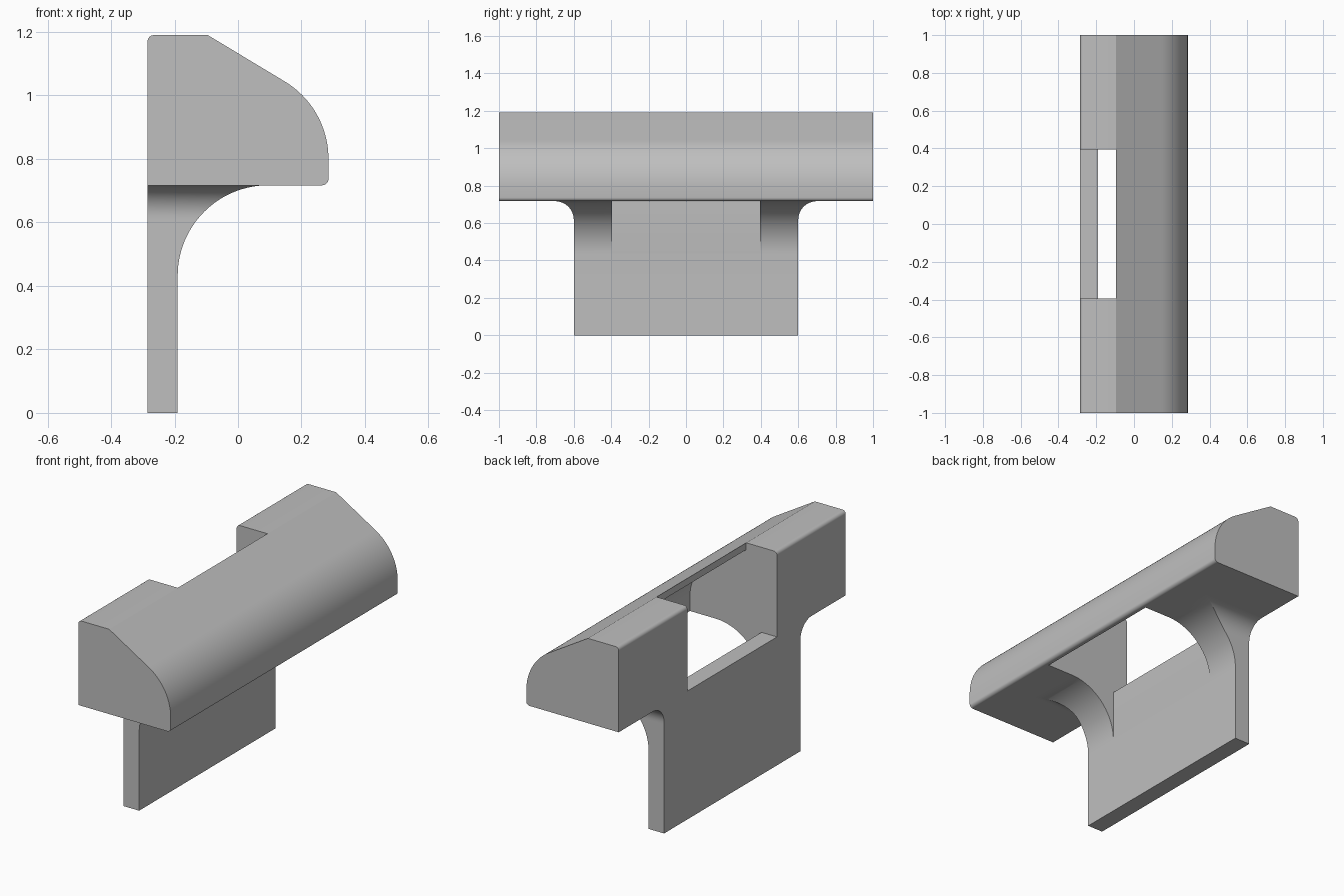
import bpy
import bmesh
from math import sin, cos, pi, radians, sqrt, tan

if "Cube" in bpy.data.objects:
    bpy.data.objects.remove(bpy.data.objects["Cube"])

BACK, FRONT, TOP, UNDER = -0.285, 0.285, 1.19, 0.717
PLATE = -0.19            # front face of the plate
RIDGE = -0.095           # where the flat top meets the slope
NOSE_Z, NOSE_R = 0.80, 0.285
SLOPE = radians(58.9)    # direction of the slope's normal
WALL = 0.033
SLOT = 0.395             # half length of the slot

grey = bpy.data.materials.new("grey")
grey.use_nodes = True
colour = (0.52, 0.52, 0.52, 1)
grey.diffuse_color = colour
grey.node_tree.nodes["Principled BSDF"].inputs["Base Color"].default_value = colour


def arc(cx, cz, r, start, end, steps):
    return [(cx + r * cos(start + (end - start) * i / steps),
             cz + r * sin(start + (end - start) * i / steps))
            for i in range(steps + 1)]


def make_object(name, bm):
    bmesh.ops.recalc_face_normals(bm, faces=bm.faces)
    mesh = bpy.data.meshes.new(name)
    bm.to_mesh(mesh)
    bm.free()
    mesh.materials.append(grey)
    obj = bpy.data.objects.new(name, mesh)
    bpy.context.collection.objects.link(obj)
    return obj


def loft(name, rings):
    """Skin a list of equal-length vertex rings and cap both ends."""
    bm = bmesh.new()
    rows = [[bm.verts.new(p) for p in ring] for ring in rings]
    n = len(rows[0])
    for a, b in zip(rows, rows[1:]):
        for i in range(n):
            j = (i + 1) % n
            bm.faces.new((a[i], a[j], b[j], b[i]))
    bm.faces.new(rows[0])
    bm.faces.new(rows[-1])
    return make_object(name, bm)


def extrude_profile(name, profile, half):
    return loft(name, [[(x, y, z) for x, z in profile] for y in (-half, half)])


# Long head: flat top, sloped roof and rounded nose
r = 0.02
head_profile = [(BACK, UNDER)]
head_profile += arc(BACK + r, TOP - r, r, pi, pi / 2, 6)
head_profile += [(RIDGE, TOP)]
head_profile += arc(FRONT - NOSE_R, NOSE_Z, NOSE_R, SLOPE, 0, 24)
head_profile += arc(FRONT - r, UNDER + r, r, 0, -pi / 2, 6)
head = extrude_profile("head", head_profile, 1)

# Plate that flares into the underside of the head on three sides
flare_x, flare_y, half_width = 0.285, 0.1, 0.6


def flare(z, radius):
    d = max(0, z - (UNDER - radius))
    return radius - sqrt(max(0, radius * radius - d * d))


levels = [0] + [UNDER - flare_x + flare_x * sin(pi / 2 * i / 28) for i in range(29)]
rings = []
for z in levels:
    x = PLATE + flare(z, flare_x)
    y = half_width + flare(z, flare_y)
    rings.append([(BACK, -y, z), (x, -y, z), (x, y, z), (BACK, y, z)])
plate = loft("mounting_plate", rings)

# Cutter: slot behind the ridge, hollow under the roof, open underneath
inner = NOSE_R - WALL
hollow = arc(0, NOSE_Z, inner, SLOPE, 0, 24)
roof_z = hollow[0][1] + (hollow[0][0] - RIDGE) / tan(SLOPE)
sill = UNDER - 0.001
cut_profile = [(BACK - 0.1, sill), (BACK - 0.1, TOP + 0.1), (RIDGE, TOP + 0.1),
               (RIDGE, roof_z)] + hollow
cut_profile += [(inner, 0.4), (PLATE + 0.0005, 0.4), (PLATE + 0.0005, sill)]
cutter = extrude_profile("slot_cutter", cut_profile, SLOT)
cutter.hide_render = True

# Cut both parts, then smooth the curved faces
for obj in (head, plate):
    mod = obj.modifiers.new("slot", "BOOLEAN")
    mod.operation = "DIFFERENCE"
    mod.solver = "EXACT"
    mod.object = cutter
    bpy.ops.object.select_all(action="DESELECT")
    obj.select_set(True)
    bpy.context.view_layer.objects.active = obj
    bpy.ops.object.modifier_apply(modifier=mod.name)
    bpy.ops.object.shade_smooth_by_angle(angle=radians(20))

bpy.data.objects.remove(cutter)
